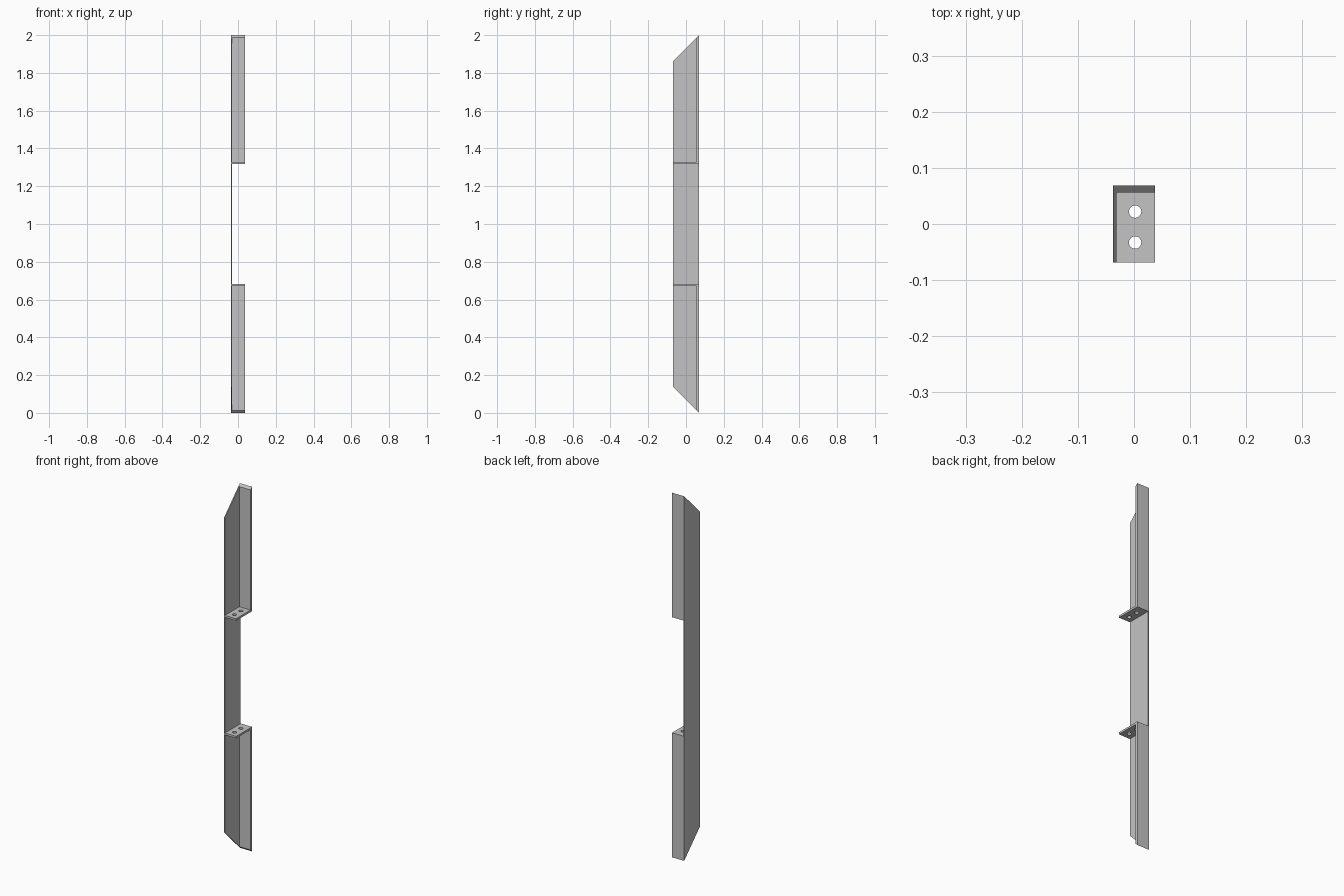
import bpy, bmesh
from mathutils import Matrix

cube = bpy.data.objects.get("Cube")
if cube:
    bpy.data.objects.remove(cube, do_unlink=True)

HALF_W, HALF_D = 0.037, 0.0685      # half width and half depth
WEB, PLATE = 0.0055, 0.0125         # sheet thicknesses
SHELF_IN, SHELF_OUT = 0.317, 0.328  # shelf faces, measured from mid height
MID = 1.0

steel = bpy.data.materials.new("grey_steel")
steel.use_nodes = True
grey = (0.55, 0.55, 0.55, 1)
steel.diffuse_color = grey
steel.node_tree.nodes["Principled BSDF"].inputs["Base Color"].default_value = grey


def finish(name, bm):
    bmesh.ops.recalc_face_normals(bm, faces=bm.faces)
    mesh = bpy.data.meshes.new(name)
    bm.to_mesh(mesh)
    bm.free()
    mesh.materials.append(steel)
    obj = bpy.data.objects.new(name, mesh)
    bpy.context.collection.objects.link(obj)
    return obj


def extrude_profile(name, points, x0, x1):
    """Extrude a (y, z) outline along x."""
    bm = bmesh.new()
    face = bm.faces.new([bm.verts.new((x0, y, z)) for y, z in points])
    new = bmesh.ops.extrude_face_region(bm, geom=[face])["geom"]
    verts = [v for v in new if isinstance(v, bmesh.types.BMVert)]
    bmesh.ops.translate(bm, verts=verts, vec=(x1 - x0, 0, 0))
    return finish(name, bm)


def drill(obj, x, y, z, radius):
    """Cut a vertical round hole through a part."""
    bm = bmesh.new()
    bmesh.ops.create_cone(bm, cap_ends=True, segments=32, radius1=radius, radius2=radius,
                          depth=0.06, matrix=Matrix.Translation((x, y, z)))
    cutter = finish("hole_cutter", bm)
    cutter.hide_render = True
    mod = obj.modifiers.new("hole", "BOOLEAN")
    mod.operation = "DIFFERENCE"
    mod.solver = "EXACT"
    mod.object = cutter
    bpy.context.view_layer.objects.active = obj
    bpy.ops.object.modifier_apply(modifier=mod.name)
    bpy.data.objects.remove(cutter, do_unlink=True)


# Full-height side plate with mitred ends
short = MID - 2 * HALF_D
extrude_profile("side_plate", [(-HALF_D, MID - short), (HALF_D, 0),
                               (HALF_D, 2 * MID), (-HALF_D, MID + short)],
                -HALF_W, -HALF_W + WEB)

# Back flange and drilled shelf, folded as one L, above and below the gap
for name, s in (("upper_bracket", 1), ("lower_bracket", -1)):
    inner = HALF_D - PLATE
    outline = [(-HALF_D, SHELF_IN), (HALF_D, SHELF_IN), (HALF_D, MID),
               (inner, MID - PLATE), (inner, SHELF_OUT), (-HALF_D, SHELF_OUT)]
    bracket = extrude_profile(name, [(y, MID + s * z) for y, z in outline],
                              -HALF_W + WEB, HALF_W)
    for y in (-0.033, 0.022):
        drill(bracket, 0.002, y, MID + s * (SHELF_IN + SHELF_OUT) / 2, 0.011)
